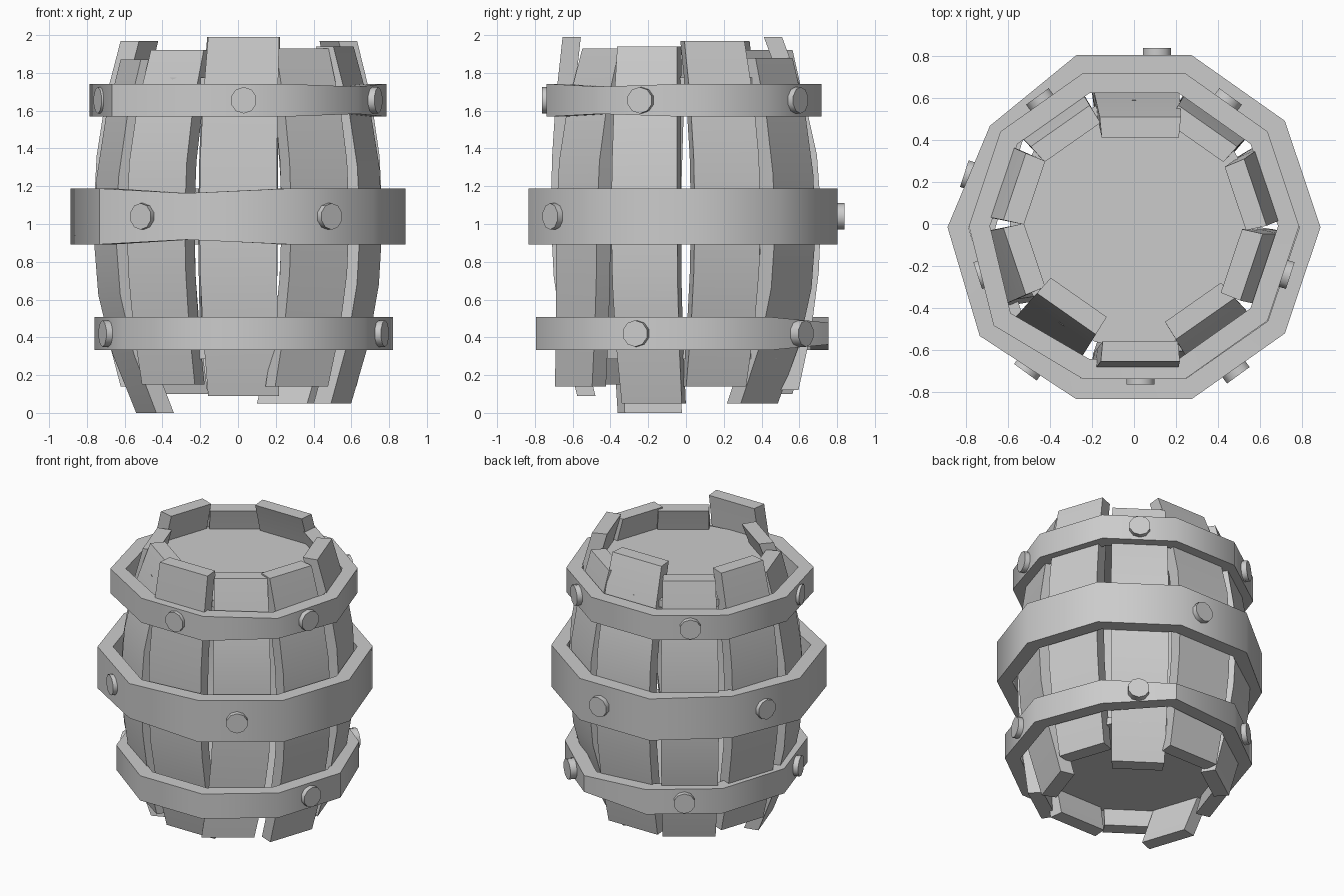
import bpy, bmesh
from math import radians, cos, sin
from mathutils import Matrix, Vector

if "Cube" in bpy.data.objects:
    bpy.data.objects.remove(bpy.data.objects["Cube"])


def finish(bm, name, smooth=40):
    bmesh.ops.recalc_face_normals(bm, faces=bm.faces)
    me = bpy.data.meshes.new(name)
    bm.to_mesh(me)
    bm.free()
    ob = bpy.data.objects.new(name, me)
    bpy.context.collection.objects.link(ob)
    bpy.ops.object.select_all(action='DESELECT')
    ob.select_set(True)
    bpy.context.view_layer.objects.active = ob
    bpy.ops.object.shade_smooth_by_angle(angle=radians(smooth))
    return ob


def skin(bm, rings, closed):
    # bridge quad cross-sections
    vs = [[bm.verts.new(p) for p in r] for r in rings]
    n = len(vs)
    for i in range(n if closed else n - 1):
        a, b = vs[i], vs[(i + 1) % n]
        for j in range(4):
            k = (j + 1) % 4
            bm.faces.new((a[j], a[k], b[k], b[j]))
    if not closed:
        bm.faces.new(vs[0])
        bm.faces.new(vs[-1])


def stave(name, ang, z0, z1, r_bot=0, r_top=0, s_bot=0, s_top=0, half=0.19):
    a = radians(ang)
    out, side = Vector((cos(a), sin(a), 0)), Vector((-sin(a), cos(a), 0))
    rings = []
    for i in range(7):
        t = i / 6
        z = z0 + (z1 - z0) * t
        u = 2 * t - 1                       # -1 bottom, +1 top
        lo, hi = max(0, -u) ** 2, max(0, u) ** 2
        r = 0.742 - 0.145 * u * u + r_bot * lo + r_top * hi
        s = s_bot * lo + s_top * hi
        w = half - 0.017 * u * u
        ring = [out * rr + side * (s + d) + Vector((0, 0, z))
                for rr, d in ((r, -w), (r, w), (r - 0.1, w * 0.95), (r - 0.1, -w * 0.95))]
        rings.append([(p.x, p.y * 0.965, p.z) for p in ring])
    bm = bmesh.new()
    skin(bm, rings, False)
    finish(bm, name)


def hoop(name, cx, cy, rx, ry, z, h, pinched, bent):
    rings = []
    for i in range(10):
        a = radians(36 * i)
        hh = h - pinched.get(i, 0)
        e = bent.get(i, 0)
        rings.append([(cx + (rx + e - d) * cos(a), cy + (ry + e - d) * sin(a), z + s * hh)
                      for d, s in ((0, -1), (0, 1), (0.1, 1), (0.1, -1))])
    bm = bmesh.new()
    skin(bm, rings, True)
    finish(bm, name)


def rivet(name, ang, cx, cy, rx, ry, z, shift=0, push=0):
    a = radians(ang)
    k = cos(radians(18))
    n = Vector((cos(a), sin(a), 0))
    p = Vector((cx + rx * k * cos(a), cy + ry * k * sin(a), z)) + n * push
    p += Vector((-sin(a), cos(a), 0)) * shift
    bm = bmesh.new()
    bmesh.ops.create_cone(bm, cap_ends=True, segments=10, radius1=0.07, radius2=0.07, depth=0.07,
                          matrix=Matrix.Translation(p) @ n.to_track_quat('Z', 'Y').to_matrix().to_4x4())
    finish(bm, name)


# staves: angle, bottom z, top z, radial lean bottom/top, sideways lean bottom/top, half width
STAVES = [
    (18, 0.14, 1.97, 0, 0, -0.02, -0.03),
    (54, 0.05, 1.88, -0.1, 0, 0, 0),
    (90, 0.12, 1.99, 0.02, -0.07, 0, -0.03, 0.21),
    (126, 0.10, 1.92, 0, 0, 0, 0),
    (162, 0.14, 1.97, 0, 0, 0, 0),
    (198, 0.00, 1.87, -0.07, 0, 0.05, 0),
    (234, 0.15, 1.92, 0.03, -0.05, 0, 0),
    (270, 0.09, 1.99, 0, 0.08, 0.03, 0.03, 0.205),
    (306, 0.14, 1.93, 0.1, -0.02, -0.09, 0),
    (342, 0.05, 1.94, -0.02, 0, -0.01, -0.03),
]
for i, s in enumerate(STAVES):
    stave(f"stave_{i + 1}", *s)

# hoops (with dented corners) and the rivets on their flats
HOOPS = [
    ("upper_hoop", (0, -0.01, 0.785, 0.765), 1.655, 0.087, {9: 0.015}, {6: 0.04},
     [(-90, 0.03, -0.01), (-18, 0), (54, 0), (126, 0), (198, 0)]),
    ("middle_hoop", (0, -0.015, 0.887, 0.86), 1.04, 0.148, {7: 0.025}, {4: -0.04, 6: 0.02},
     [(-126, 0), (-54, -0.025), (90, -0.11), (162, 0, -0.03)]),
    ("lower_hoop", (0.03, -0.02, 0.79, 0.815), 0.42, 0.088, {2: 0.03}, {1: -0.03},
     [(-18, 0), (54, 0), (126, 0), (198, 0)]),
]
for name, dims, z, h, pinch, bent, rivets in HOOPS:
    hoop(name, *dims, z, h, pinch, bent)
    for i, (ang, *offset) in enumerate(rivets):
        rivet(f"{name}_rivet_{i + 1}", ang, *dims, z, *offset)

# lid and base discs
for name, z in (("lid", 1.75), ("base", 0.31)):
    bm = bmesh.new()
    bmesh.ops.create_cone(bm, cap_ends=True, segments=20, radius1=0.59, radius2=0.59, depth=0.05,
                          matrix=Matrix.Translation((0, 0, z)))
    finish(bm, name)
